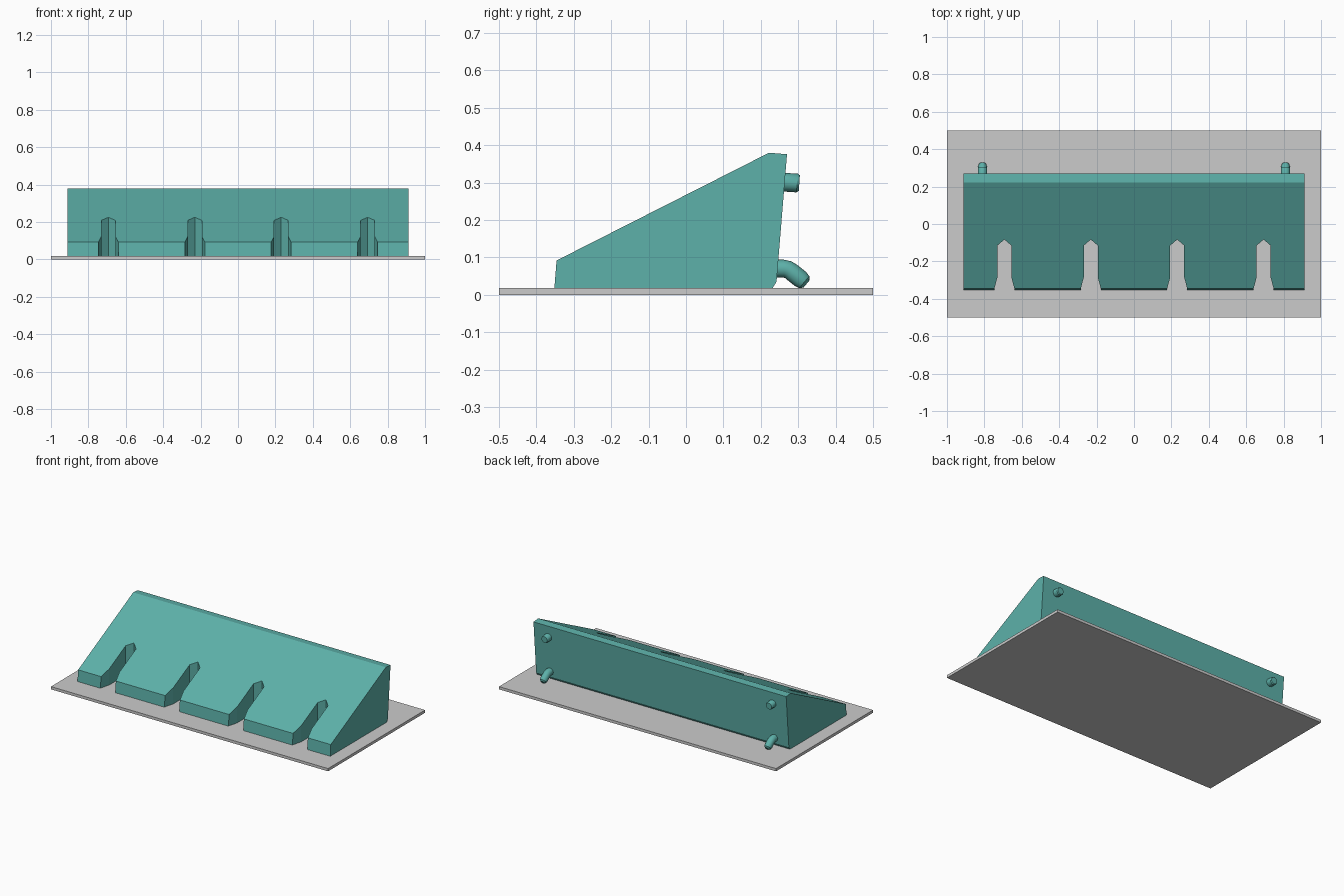
import bpy, bmesh, math
from mathutils import Vector

if "Cube" in bpy.data.objects:
    bpy.data.objects.remove(bpy.data.objects["Cube"])

teal = bpy.data.materials.new("teal")
teal.diffuse_color = (0.11, 0.44, 0.40, 1)
teal.use_nodes = True
teal.node_tree.nodes["Principled BSDF"].inputs["Base Color"].default_value = teal.diffuse_color


def finish(name, bm, mat=None):
    bmesh.ops.recalc_face_normals(bm, faces=bm.faces)
    me = bpy.data.meshes.new(name)
    bm.to_mesh(me)
    bm.free()
    ob = bpy.data.objects.new(name, me)
    bpy.context.collection.objects.link(ob)
    if mat:
        me.materials.append(mat)
    return ob


def add_prism(bm, points, direction):
    face = bm.faces.new([bm.verts.new(p) for p in points])
    ext = bmesh.ops.extrude_face_region(bm, geom=[face], use_keep_orig=True)
    moved = [v for v in ext["geom"] if isinstance(v, bmesh.types.BMVert)]
    bmesh.ops.translate(bm, verts=moved, vec=direction)


def tube(name, x, rings, sides=12):
    """Loft rings of (y, z, tilt below +y in degrees, radius)."""
    bm = bmesh.new()
    loops = []
    for y, z, tilt, r in rings:
        t = math.radians(tilt)
        up = Vector((0, math.sin(t), math.cos(t)))
        loops.append([bm.verts.new(Vector((x, y, z))
                      + r * (math.cos(a) * Vector((1, 0, 0)) + math.sin(a) * up))
                      for a in (2 * math.pi * i / sides for i in range(sides))])
    for a, b in zip(loops, loops[1:]):
        for i in range(sides):
            j = (i + 1) % sides
            bm.faces.new((a[i], a[j], b[j], b[i]))
    bm.faces.new(loops[0])
    bm.faces.new(loops[-1])
    ob = finish(name, bm, teal)
    bpy.context.view_layer.objects.active = ob
    bpy.ops.object.select_all(action='DESELECT')
    ob.select_set(True)
    bpy.ops.object.shade_smooth_by_angle(angle=math.radians(32))
    return ob


# Ground plate
bm = bmesh.new()
add_prism(bm, [(-1, -.5, 0), (1, -.5, 0), (1, .5, 0), (-1, .5, 0)], (0, 0, .018))
finish("base_plate", bm)

# Sloped wedge body
profile = [(-.352, .016), (-.346, .092), (.222, .38), (.27, .376),
           (.242, .035), (.23, .016)]
bm = bmesh.new()
add_prism(bm, [(-.912, y, z) for y, z in profile], (1.824, 0, 0))
wedge = finish("wedge_body", bm, teal)

# Four pointed slots with flared mouths, cut right through
half = [(.0535, -.42), (.0535, -.345), (.0375, -.285), (.0375, -.115)]
outline = half + [(0, -.083)] + [(-x, y) for x, y in reversed(half)]
bm = bmesh.new()
for cx in (-.693, -.231, .231, .693):
    add_prism(bm, [(cx + x, y, -.1) for x, y in outline], (0, 0, .6))
cutter = finish("slot_cutter", bm, teal)
cutter.hide_render = True
cutter.hide_set(True)
mod = wedge.modifiers.new("slots", 'BOOLEAN')
mod.operation = 'DIFFERENCE'
mod.solver = 'EXACT'
mod.object = cutter

# Rear pegs: straight above, bent hooks below
for side, x in (("left", -.81), ("right", .81)):
    tube("upper_peg_" + side, x, [(.25, .302, 4, .025), (.297, .299, 4, .025),
                                  (.303, .299, 4, .021)])
    tube("lower_hook_" + side, x, [(.225, .07, 0, .024), (.262, .07, 0, .024),
                                   (.274, .067, 20, .024), (.283, .061, 40, .024),
                                   (.306, .0425, 40, .024), (.316, .034, 40, .021),
                                   (.322, .029, 40, .012)])
